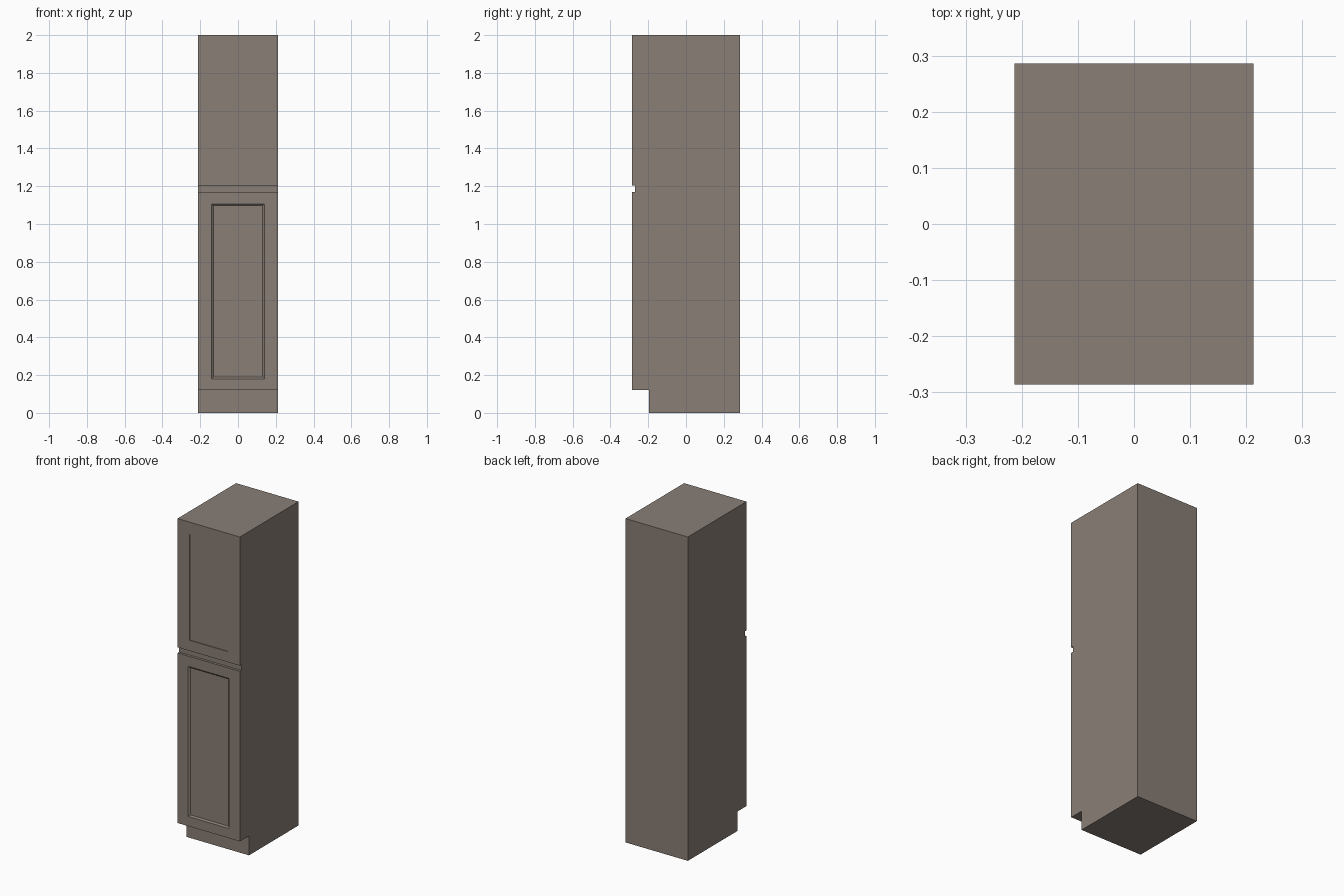
import bpy, bmesh

if "Cube" in bpy.data.objects:
    bpy.data.objects.remove(bpy.data.objects["Cube"])

W, D, H = 0.213, 0.286, 2.0      # half width, half depth, height
BODY_FRONT = -0.271              # front plane of the carcass behind the doors
KICK_Y, KICK_Z = -0.197, 0.12    # toe-kick recess

mat = bpy.data.materials.new("taupe_paint")
mat.diffuse_color = (0.25, 0.21, 0.18, 1)
mat.use_nodes = True
mat.node_tree.nodes["Principled BSDF"].inputs["Base Color"].default_value = mat.diffuse_color


def finish(name, bm):
    bmesh.ops.recalc_face_normals(bm, faces=bm.faces)
    me = bpy.data.meshes.new(name)
    bm.to_mesh(me)
    bm.free()
    me.materials.append(mat)
    ob = bpy.data.objects.new(name, me)
    bpy.context.collection.objects.link(ob)
    return ob


# Carcass: side profile with toe kick, extruded across the width
bm = bmesh.new()
profile = [(KICK_Y, 0), (D, 0), (D, H), (BODY_FRONT, H),
           (BODY_FRONT, KICK_Z), (KICK_Y, KICK_Z)]
side = bm.faces.new([bm.verts.new((-W, y, z)) for y, z in profile])
ext = bmesh.ops.extrude_face_region(bm, geom=[side])
bmesh.ops.translate(bm, vec=(2 * W, 0, 0),
                    verts=[v for v in ext["geom"] if isinstance(v, bmesh.types.BMVert)])
finish("cabinet_carcass", bm)


def door(name, z0, z1, half, p0, p1, slope, depth):
    """Slab door with a recessed panel; slope is the width of the angled moulding."""
    def ring(hw, y, a, b):
        return [bm.verts.new(c) for c in
                ((-hw, y, a), (hw, y, a), (hw, y, b), (-hw, y, b))]
    bm = bmesh.new()
    rings = [ring(W, BODY_FRONT, z0, z1),
             ring(W, -D, z0, z1),
             ring(half, -D, p0, p1),
             ring(half - slope, -D + depth, p0 + slope, p1 - slope)]
    for a, b in zip(rings, rings[1:]):
        for i in range(4):
            j = (i + 1) % 4
            bm.faces.new((a[i], a[j], b[j], b[i]))
    bm.faces.new(rings[0])
    bm.faces.new(rings[-1])
    finish(name, bm)


# Doors, separated by the finger-pull groove
door("lower_door", KICK_Z, 1.17, 0.14, 0.18, 1.107, 0.009, 0.008)
door("upper_door", 1.205, H, 0.13, 1.27, 1.925, 0.0, 0.004)
